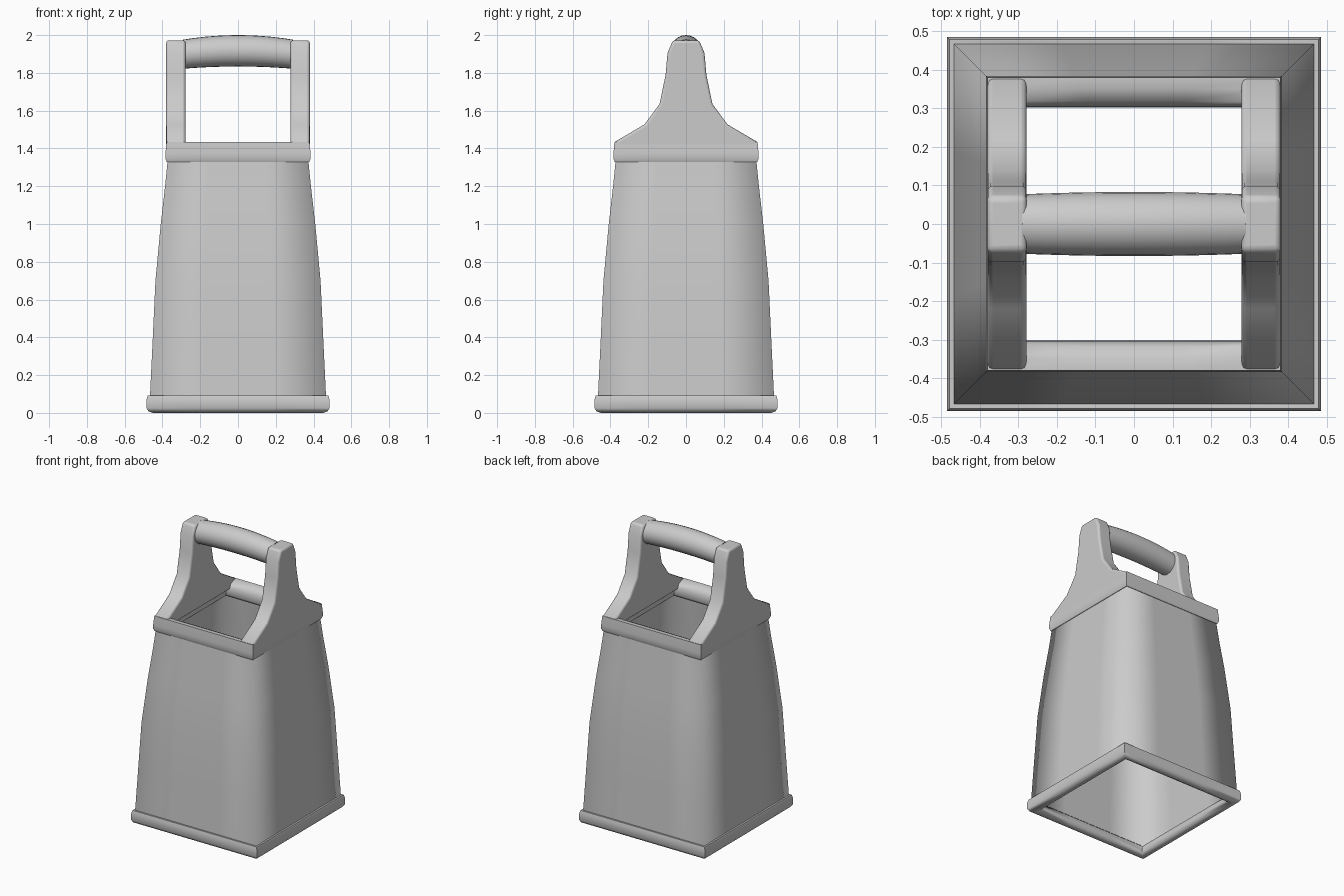
import bpy, bmesh, math

if "Cube" in bpy.data.objects:
    bpy.data.objects.remove(bpy.data.objects["Cube"])


def make_object(name, bm, angle=None):
    bmesh.ops.recalc_face_normals(bm, faces=bm.faces)
    me = bpy.data.meshes.new(name)
    bm.to_mesh(me)
    bm.free()
    ob = bpy.data.objects.new(name, me)
    bpy.context.collection.objects.link(ob)
    bpy.ops.object.select_all(action='DESELECT')
    ob.select_set(True)
    bpy.context.view_layer.objects.active = ob
    if angle is None:
        bpy.ops.object.shade_smooth()
    else:
        bpy.ops.object.shade_smooth_by_angle(angle=math.radians(angle))
    return ob


def skin(bm, rings, closed):
    n, m = len(rings), len(rings[0])
    for i in range(n if closed else n - 1):
        a, b = rings[i], rings[(i + 1) % n]
        for j in range(m):
            k = (j + 1) % m
            bm.faces.new((a[j], a[k], b[k], b[j]))


def square_loft(name, profile, closed, angle=None):
    """Sweep (half width, z) points around a square."""
    bm = bmesh.new()
    rings = []
    for h, z in profile:
        ring = []
        for c, s in ((1, 0), (0, 1), (-1, 0), (0, -1)):
            for t in (-1, -0.4, 0.4):
                x, y = h, h * t
                ring.append(bm.verts.new((x * c - y * s, x * s + y * c, z)))
        rings.append(ring)
    skin(bm, rings, closed)
    return make_object(name, bm, angle)


# Tapered open body sheet
square_loft("body", [(0.467, 0.06), (0.464, 0.13), (0.452, 0.38), (0.437, 0.7),
                     (0.409, 1.0), (0.386, 1.2), (0.37, 1.36)], False)

# Rounded bottom rim
square_loft("bottom_rim", [(0.462, 0.092), (0.478, 0.092), (0.484, 0.07), (0.484, 0.025),
                           (0.474, 0.008), (0.45, 0.0), (0.428, 0.01), (0.424, 0.035),
                           (0.435, 0.07)], True, 60)

# Rounded top rim
square_loft("top_rim", [(0.377, 1.328), (0.384, 1.345), (0.384, 1.375), (0.379, 1.434),
                        (0.35, 1.434), (0.318, 1.418), (0.305, 1.39), (0.302, 1.345),
                        (0.312, 1.328)], True, 60)

# Handle side brackets, an outline in y-z given thickness in x
half = [(0.375, 1.38), (0.375, 1.436), (0.22, 1.527), (0.14, 1.635),
        (0.108, 1.79), (0.098, 1.905), (0.07, 1.972)]
outline = half + [(-y, z) for y, z in reversed(half)]
for side, label in ((-1, "left"), (1, "right")):
    bm = bmesh.new()
    inner = [bm.verts.new((side * 0.278, y, z)) for y, z in outline]
    outer = [bm.verts.new((side * 0.38, y, z)) for y, z in outline]
    skin(bm, [inner, outer], False)
    bm.faces.new(inner)
    bm.faces.new(outer)
    ob = make_object(label + "_handle_bracket", bm, 60)
    bev = ob.modifiers.new("soft_edges", 'BEVEL')
    bev.width = 0.014
    bev.segments = 3
    bev.angle_limit = math.radians(60)

# Arched round grip between the brackets
bm = bmesh.new()
rings = []
for i in range(11):
    t = i / 5 - 1
    r = 0.083 - 0.006 * t * t
    zc = 1.917 - 0.018 * t * t
    rings.append([bm.verts.new((0.29 * t, r * math.cos(a), zc + r * math.sin(a)))
                  for a in (2 * math.pi * k / 24 for k in range(24))])
skin(bm, rings, False)
bm.faces.new(rings[0])
bm.faces.new(rings[-1])
make_object("grip", bm, 50)
